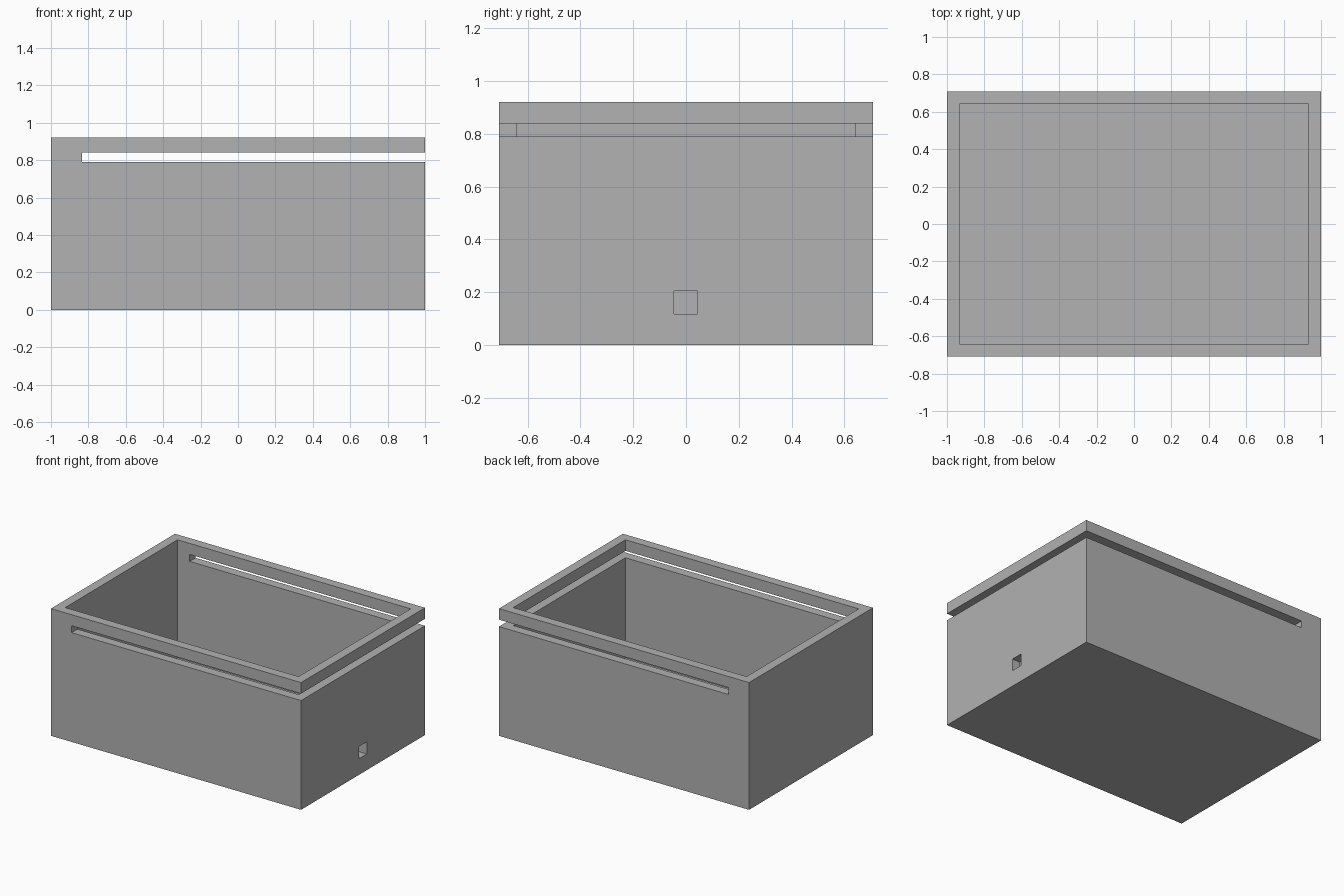
import bpy

cube = bpy.data.objects.get("Cube")
if cube:
    bpy.data.objects.remove(cube, do_unlink=True)

# Overall size
HALF_X, HALF_Y, HEIGHT = 1.0, 0.708, 0.92
WALL = 0.067
IN_X, IN_Y = HALF_X - WALL, HALF_Y - WALL

grey = bpy.data.materials.new("light grey")
grey.use_nodes = True
colour = (0.445, 0.445, 0.445, 1)
grey.diffuse_color = colour
grey.node_tree.nodes["Principled BSDF"].inputs["Base Color"].default_value = colour


def box(name, low, high):
    """Axis-aligned box between two corners."""
    bpy.ops.mesh.primitive_cube_add(size=1)
    ob = bpy.context.object
    ob.name = name
    ob.location = [(a + b) / 2 for a, b in zip(low, high)]
    ob.scale = [b - a for a, b in zip(low, high)]
    bpy.ops.object.transform_apply(location=True, rotation=False, scale=True)
    return ob


def cut(target, cutter):
    """Subtract the cutter and remove it."""
    mod = target.modifiers.new("cut", 'BOOLEAN')
    mod.operation, mod.solver, mod.object = 'DIFFERENCE', 'EXACT', cutter
    bpy.context.view_layer.objects.active = target
    bpy.ops.object.modifier_apply(modifier=mod.name)
    bpy.data.objects.remove(cutter, do_unlink=True)


# Open box with a solid floor
body = box("box_body", (-HALF_X, -HALF_Y, 0), (HALF_X, HALF_Y, HEIGHT))
body.data.materials.append(grey)
cut(body, box("cavity", (-IN_X, -IN_Y, WALL), (IN_X, IN_Y, 2)))

# Lid slot, open at the left end and through the front and back walls
cut(body, box("lid_slot", (-0.835, -1, 0.79), (2, 1, 0.84)))

# Small square cable hole in the left wall
cut(body, box("cable_hole", (0.8, -0.045, 0.117), (2, 0.043, 0.205)))
